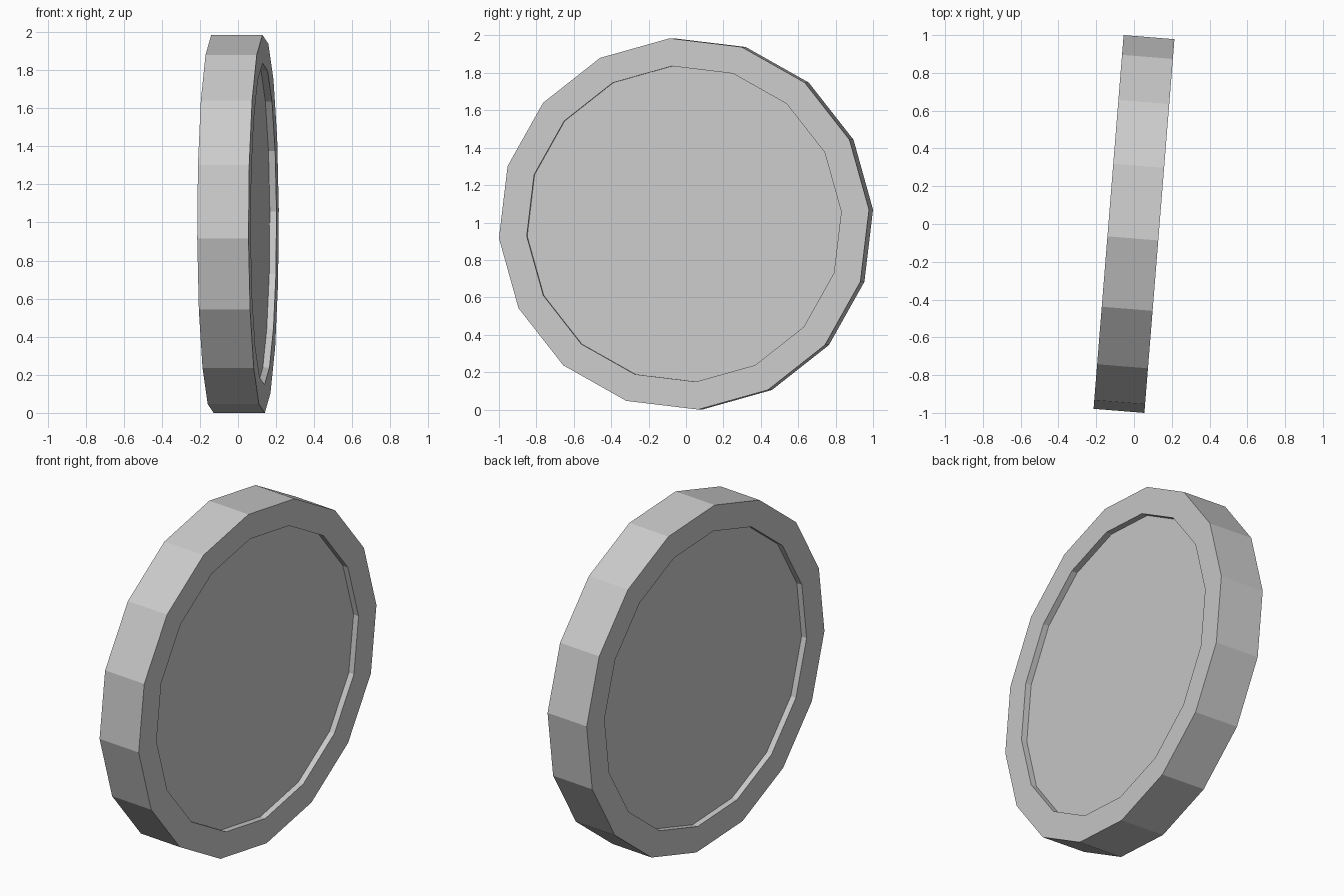
import bpy, bmesh, math

if "Cube" in bpy.data.objects:
    bpy.data.objects.remove(bpy.data.objects["Cube"])

SIDES = 16
PHASE = math.radians(4.4)    # roll of the disc about its own axis
YAW = math.radians(-4.6)     # slight turn about the vertical
R, R_IN = 0.9953, 0.846      # outer rim and recess radii
HALF, DEPTH = 0.135, 0.035   # half thickness, recess depth


def ring(bm, x, r):
    angles = [PHASE + 2 * math.pi * i / SIDES for i in range(SIDES)]
    return [bm.verts.new((x, r * math.cos(a), r * math.sin(a))) for a in angles]


# Disc: lathed profile with a shallow recess on both faces
bm = bmesh.new()
profile = [(-HALF + DEPTH, R_IN), (-HALF, R_IN), (-HALF, R),
           (HALF, R), (HALF, R_IN), (HALF - DEPTH, R_IN)]
rings = [ring(bm, x, r) for x, r in profile]
for a, b in zip(rings, rings[1:]):
    for i in range(SIDES):
        j = (i + 1) % SIDES
        bm.faces.new((a[i], a[j], b[j], b[i]))

# Recess floors
bm.faces.new(rings[0])
bm.faces.new(rings[-1])
bmesh.ops.recalc_face_normals(bm, faces=bm.faces)

mesh = bpy.data.meshes.new("recessed_disc")
bm.to_mesh(mesh)
bm.free()
disc = bpy.data.objects.new("recessed_disc", mesh)
bpy.context.collection.objects.link(disc)
disc.rotation_euler = (0, 0, YAW)
disc.location = (0, 0, R * math.cos(PHASE))
